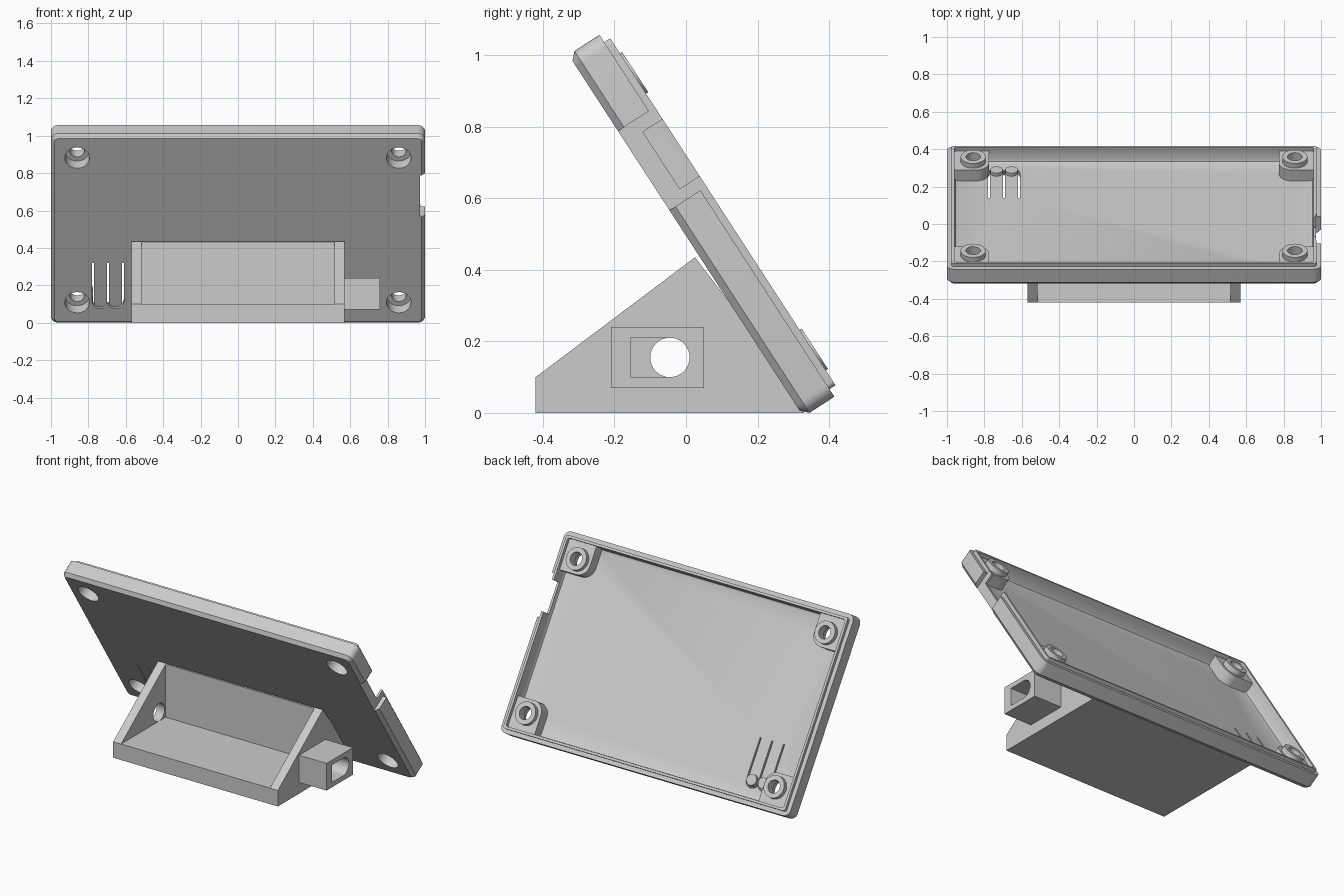
import bpy, bmesh
from math import pi, cos, sin, radians
from mathutils import Matrix

cube = bpy.data.objects.get("Cube")
if cube:
    bpy.data.objects.remove(cube, do_unlink=True)

grey = bpy.data.materials.new("plain_grey")
grey.use_nodes = True
colour = (0.6, 0.6, 0.6, 1)
grey.diffuse_color = colour
grey.node_tree.nodes["Principled BSDF"].inputs["Base Color"].default_value = colour

# Tray frame leans back; stand frame extrudes (y, z) profiles along x
TRAY = Matrix.Translation((0, 0, 0.495)) @ Matrix.Rotation(radians(-57), 4, 'X')
SIDE = Matrix(((0, 0, 1, 0), (1, 0, 0, 0), (0, 1, 0, 0), (0, 0, 0, 1)))


def loft(name, rings, frame):
    """Solid through a stack of rings, each (points, height)."""
    bm = bmesh.new()
    loops = [[bm.verts.new((x, y, z)) for x, y in pts] for pts, z in rings]
    n = len(loops[0])
    for a, b in zip(loops, loops[1:]):
        for i in range(n):
            j = (i + 1) % n
            bm.faces.new((a[i], a[j], b[j], b[i]))
    bm.faces.new(loops[0][::-1])
    bm.faces.new(loops[-1])
    bmesh.ops.recalc_face_normals(bm, faces=bm.faces)
    mesh = bpy.data.meshes.new(name)
    bm.to_mesh(mesh)
    bm.free()
    mesh.materials.append(grey)
    ob = bpy.data.objects.new(name, mesh)
    ob.matrix_world = frame
    bpy.context.collection.objects.link(ob)
    return ob


def prism(name, pts, z0, z1, frame):
    return loft(name, [(pts, z0), (pts, z1)], frame)


def arc(cx, cy, r, a0, a1, n=12):
    return [(cx + r * cos(a0 + (a1 - a0) * i / n),
             cy + r * sin(a0 + (a1 - a0) * i / n)) for i in range(n + 1)]


def circle(cx, cy, r, n=36):
    return arc(cx, cy, r, 0, 2 * pi, n)[:-1]


def box(x0, x1, y0, y1):
    return [(x0, y0), (x1, y0), (x1, y1), (x0, y1)]


def round_box(inset, hx=1.0, hy=0.603, r=0.04):
    hx, hy, r = hx - inset, hy - inset, max(r - inset, 0.012)
    pts = []
    for k, (sx, sy) in enumerate([(1, 1), (-1, 1), (-1, -1), (1, -1)]):
        pts += arc(sx * (hx - r), sy * (hy - r), r, k * pi / 2, (k + 1) * pi / 2, 6)
    return pts


def boolean(target, tool, operation='DIFFERENCE'):
    mod = target.modifiers.new("cut", 'BOOLEAN')
    mod.operation, mod.solver, mod.object = operation, 'EXACT', tool
    bpy.context.view_layer.update()
    with bpy.context.temp_override(object=target, active_object=target,
                                   selected_objects=[target]):
        bpy.ops.object.modifier_apply(modifier=mod.name)
    bpy.data.objects.remove(tool, do_unlink=True)


# Tray shell: chamfered base, stepped rim and filleted inside floor
profile = [(0.02, 0), (0, 0.02), (0, 0.103), (0.025, 0.103), (0.025, 0.123),
           (0.04, 0.123), (0.04, 0.05), (0.046, 0.036), (0.06, 0.03)]
tray = loft("tray", [(round_box(i), z) for i, z in profile], TRAY)

# Corner screw bosses with raised rings
HX, HY = 0.86, 0.461
for sx in (-1, 1):
    for sy in (-1, 1):
        inner = arc(HX - 0.015, HY - 0.015, 0.07, pi, 1.5 * pi, 8)
        pts = inner + [(0.975, HY - 0.085), (0.975, 0.578), (HX - 0.085, 0.578)]
        boss = prism("boss", [(sx * x, sy * y) for x, y in pts], 0.015, 0.1, TRAY)
        boolean(tray, boss, 'UNION')
        ring = prism("ring", circle(sx * HX, sy * HY, 0.067), 0.08, 0.13, TRAY)
        boolean(tray, ring, 'UNION')

# Screw holes: wide recess underneath, narrow hole through
for sx in (-1, 1):
    for sy in (-1, 1):
        for r, z1 in ((0.066, 0.07), (0.039, 0.2)):
            hole = prism("hole", circle(sx * HX, sy * HY, r), -0.05, z1, TRAY)
            boolean(tray, hole)

# Port opening in the left wall: shallow outer recess and inner window
boolean(tray, prism("recess", box(0.974, 1.1, -0.349, -0.085), -0.1, 0.2, TRAY))
boolean(tray, prism("window", box(0.93, 1.1, -0.309, -0.12), 0.057, 0.2, TRAY))

# Two flexible button tongues, each freed by a U-shaped slot
for cx in (-0.735, -0.655):
    slot = ([(cx + 0.045, 0.21)] + arc(cx, 0.455, 0.045, 0, pi)
            + [(cx - 0.045, 0.21), (cx - 0.036, 0.21)]
            + arc(cx, 0.455, 0.036, pi, 0) + [(cx + 0.036, 0.21)])
    boolean(tray, prism("slot", slot, -0.05, 0.06, TRAY))
    prism("button_peg", circle(cx, 0.455, 0.033), 0.02, 0.05, TRAY)

# Stand: two side plates joined by a floor with a wedge behind
plate = [(-0.42, 0), (0.33, 0), (0.155, 0.265), (0.025, 0.435), (-0.42, 0.1)]
wedge = [(-0.42, 0), (0.33, 0), (0.155, 0.265), (0.025, 0.435), (0.02, 0.431),
         (0.02, 0.1), (-0.42, 0.1)]
HOLE_Y, HOLE_Z, HOLE_R = -0.045, 0.155, 0.055
prism("stand_floor", wedge, -0.515, 0.515, SIDE)
for name, x0, x1 in (("left_plate", 0.515, 0.57), ("right_plate", -0.57, -0.515)):
    side = prism(name, plate, x0, x1, SIDE)
    boolean(side, prism("hole", circle(HOLE_Y, HOLE_Z, HOLE_R), x0 - 0.1, x1 + 0.1, SIDE))

# Socket block on the left plate with a D-shaped opening
socket = prism("socket_block", box(-0.21, 0.05, 0.07, 0.24), 0.57, 0.76, SIDE)
opening = arc(HOLE_Y, HOLE_Z, HOLE_R, -pi / 2, pi / 2, 18) + [
    (-0.155, HOLE_Z + HOLE_R), (-0.155, HOLE_Z - HOLE_R)]
boolean(socket, prism("opening", opening, 0.5, 0.9, SIDE))

# Smooth rounded surfaces, keep hard edges sharp
bpy.ops.object.select_all(action='DESELECT')
for ob in bpy.context.collection.objects:
    if ob.type == 'MESH':
        ob.select_set(True)
        bpy.context.view_layer.objects.active = ob
bpy.ops.object.shade_smooth_by_angle(angle=radians(30))
